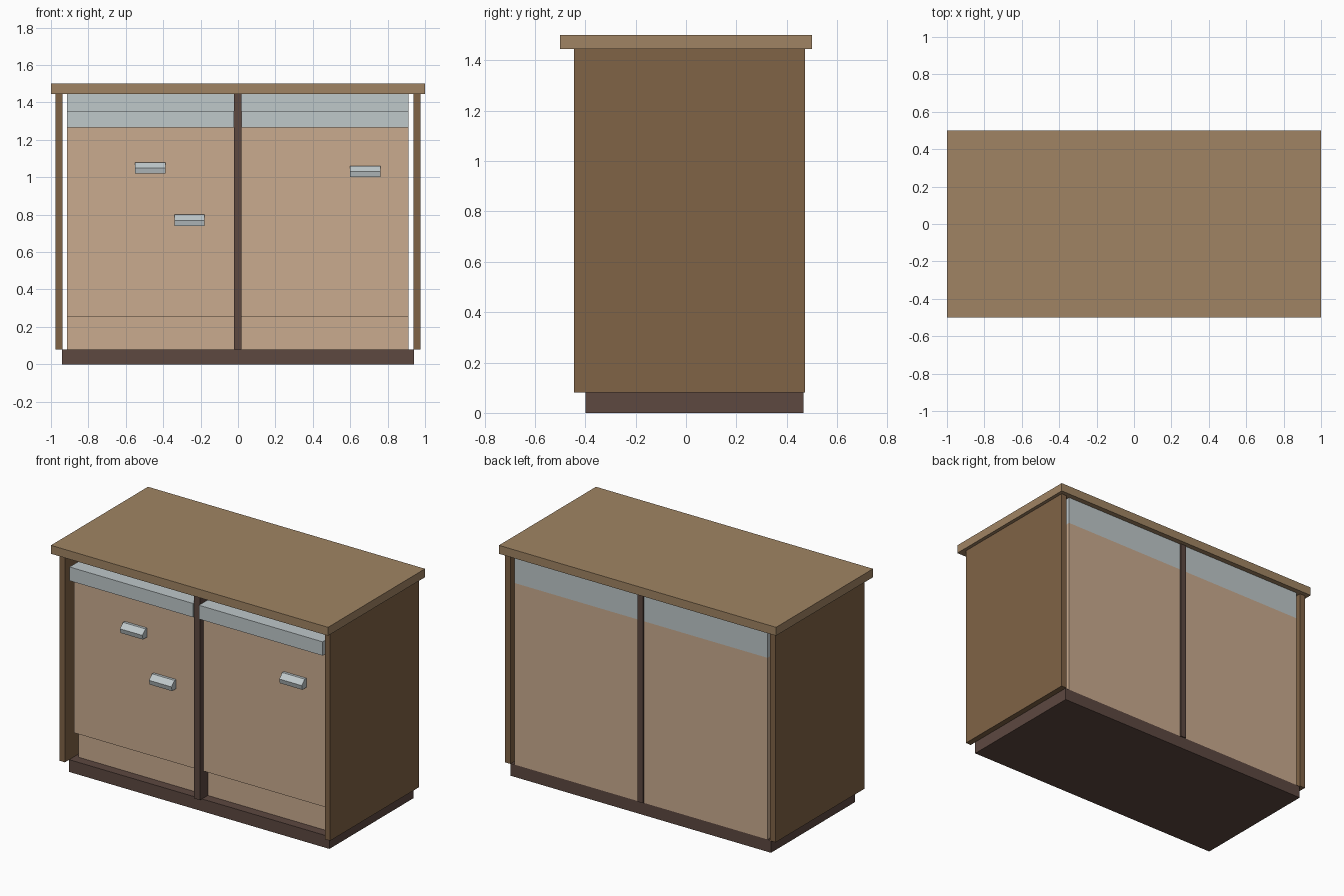
import bpy
import bmesh

cube = bpy.data.objects.get("Cube")
if cube:
    bpy.data.objects.remove(cube, do_unlink=True)


def material(name, hex_code):
    """Flat colour from an sRGB hex code, stored as linear values."""
    rgb = [int(hex_code[i:i + 2], 16) / 255 for i in (0, 2, 4)]
    lin = [c / 12.92 if c < 0.04 else ((c + 0.055) / 1.055) ** 2.4 for c in rgb]
    mat = bpy.data.materials.new(name)
    mat.use_nodes = True
    mat.diffuse_color = (*lin, 1)
    bsdf = next(n for n in mat.node_tree.nodes if n.type == "BSDF_PRINCIPLED")
    bsdf.inputs["Base Color"].default_value = (*lin, 1)
    return mat


COUNTER = material("counter_wood", "A08463")
SIDE = material("side_wood", "806346")
DARK = material("dark_wood", "5D4840")
PANEL = material("pale_wood", "CAAB8F")
GREY = material("light_grey", "BFC8CA")


def extrude_profile(name, profile, x0, x1, mat):
    """Extrude a (y, z) outline along x."""
    bm = bmesh.new()
    face = bm.faces.new([bm.verts.new((x0, y, z)) for y, z in profile])
    moved = bmesh.ops.extrude_face_region(bm, geom=[face])["geom"]
    verts = [v for v in moved if isinstance(v, bmesh.types.BMVert)]
    bmesh.ops.translate(bm, verts=verts, vec=(x1 - x0, 0, 0))
    bmesh.ops.recalc_face_normals(bm, faces=bm.faces)
    mesh = bpy.data.meshes.new(name)
    bm.to_mesh(mesh)
    bm.free()
    mesh.materials.append(mat)
    obj = bpy.data.objects.new(name, mesh)
    bpy.context.collection.objects.link(obj)
    return obj


def box(name, x, y, z, mat):
    outline = [(y[0], z[0]), (y[1], z[0]), (y[1], z[1]), (y[0], z[1])]
    return extrude_profile(name, outline, x[0], x[1], mat)


# Heights shared by the parts
BASE_TOP, KICK, BAND, STEP, UNDER, TOP = 0.08, 0.255, 1.265, 1.355, 1.445, 1.5
BACK, FRONT = 0.466, -0.383

# Frame
box("countertop", (-1, 1), (-0.5, 0.5), (UNDER, TOP), COUNTER)
box("base_plinth", (-0.94, 0.94), (-0.4, BACK), (0, BASE_TOP), DARK)
box("centre_divider", (-0.022, 0.02), (-0.42, 0.473), (BASE_TOP, UNDER), DARK)
box("right_side_panel", (-0.977, -0.938), (-0.445, 0.472), (BASE_TOP, UNDER), SIDE)
box("left_side_panel", (0.938, 0.977), (-0.445, 0.472), (BASE_TOP, UNDER), SIDE)

# Cabinet bodies with a recessed foot, and a stepped grey band on top
body = [(BACK, BASE_TOP), (BACK, BAND), (FRONT, BAND), (FRONT, KICK),
        (-0.34, KICK), (-0.34, BASE_TOP)]
band = [(BACK, BAND), (BACK, UNDER), (-0.33, UNDER), (-0.33, STEP),
        (-0.43, STEP), (-0.43, BAND)]
for side, x0, x1 in (("right", -0.915, -0.022), ("left", 0.02, 0.912)):
    extrude_profile(side + "_cabinet_body", body, x0, x1, PANEL)
    extrude_profile(side + "_top_band", band, x0, x1, GREY)

# Handles with a sloped upper face
for name, x, z in (("upper_handle", -0.55, 1.02),
                   ("lower_handle", -0.34, 0.74),
                   ("door_handle", 0.6, 1.0)):
    grip = [(FRONT, z), (-0.425, z), (-0.432, z + 0.03),
            (-0.4, z + 0.06), (FRONT, z + 0.06)]
    extrude_profile(name, grip, x, x + 0.162, GREY)
